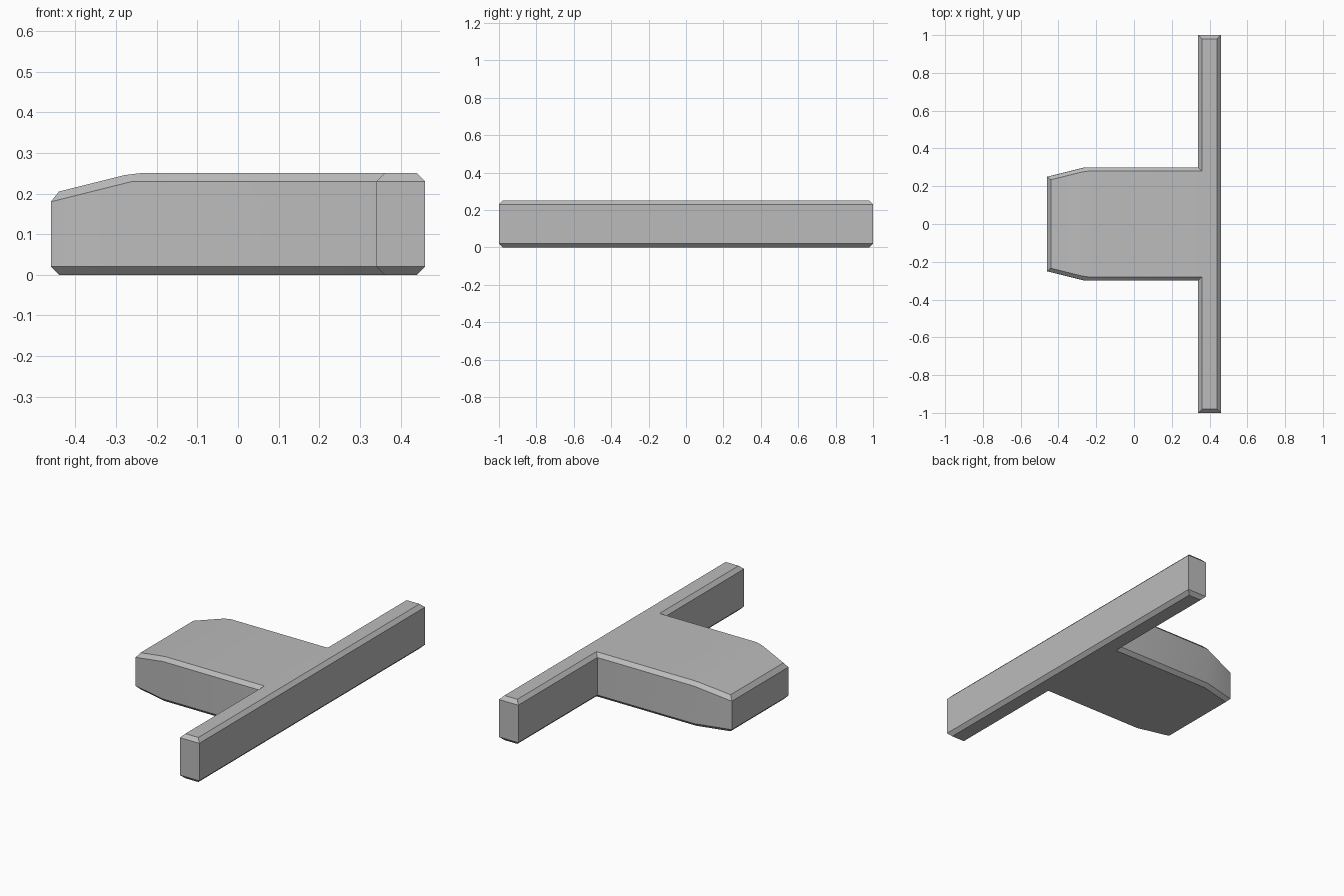
import bpy, bmesh

cube = bpy.data.objects.get("Cube")
if cube:
    bpy.data.objects.remove(cube, do_unlink=True)

BEVEL = 0.02
HEIGHT = 0.25
CREASE_X = -0.26


def top_height(x):
    """Flat top that slopes down toward the nose."""
    return HEIGHT if x >= CREASE_X else HEIGHT + (x - CREASE_X) * 0.25


grey = bpy.data.materials.new("plain grey")
grey.use_nodes = True
colour = (0.5, 0.5, 0.5, 1)
grey.diffuse_color = colour
grey.node_tree.nodes["Principled BSDF"].inputs["Base Color"].default_value = colour

# T-shaped outline: tapered nose block joined to a long crossbar
half = [(-0.46, 0.25), (CREASE_X, 0.30), (0.34, 0.30), (0.34, 1.0), (0.46, 1.0)]
outline = [(x, -y) for x, y in half] + [(x, y) for x, y in reversed(half)]
count = len(outline)

bm = bmesh.new()
low = [bm.verts.new((x, y, 0)) for x, y in outline]
high = [bm.verts.new((x, y, top_height(x))) for x, y in outline]

# Walls, underside, flat top and sloped nose top
for i in range(count):
    j = (i + 1) % count
    bm.faces.new((low[i], low[j], high[j], high[i]))
bm.faces.new(low[::-1])
bm.faces.new(high[1:-1])
bm.faces.new((high[0], high[1], high[-2], high[-1]))
bmesh.ops.recalc_face_normals(bm, faces=bm.faces)

# Chamfer all rims and the nose crease, leaving the upright corners sharp
uprights = {bm.edges.get((a, b)) for a, b in zip(low, high)}
rims = [e for e in bm.edges if e not in uprights]
bmesh.ops.bevel(bm, geom=rims, offset=BEVEL, offset_type='OFFSET',
                segments=1, affect='EDGES', clamp_overlap=True)
bmesh.ops.recalc_face_normals(bm, faces=bm.faces)

mesh = bpy.data.meshes.new("t_shaped_block")
bm.to_mesh(mesh)
bm.free()
mesh.materials.append(grey)
block = bpy.data.objects.new("t_shaped_block", mesh)
bpy.context.collection.objects.link(block)

bpy.context.view_layer.objects.active = block
block.select_set(True)
bpy.ops.object.shade_smooth_by_angle(angle=0.52)
